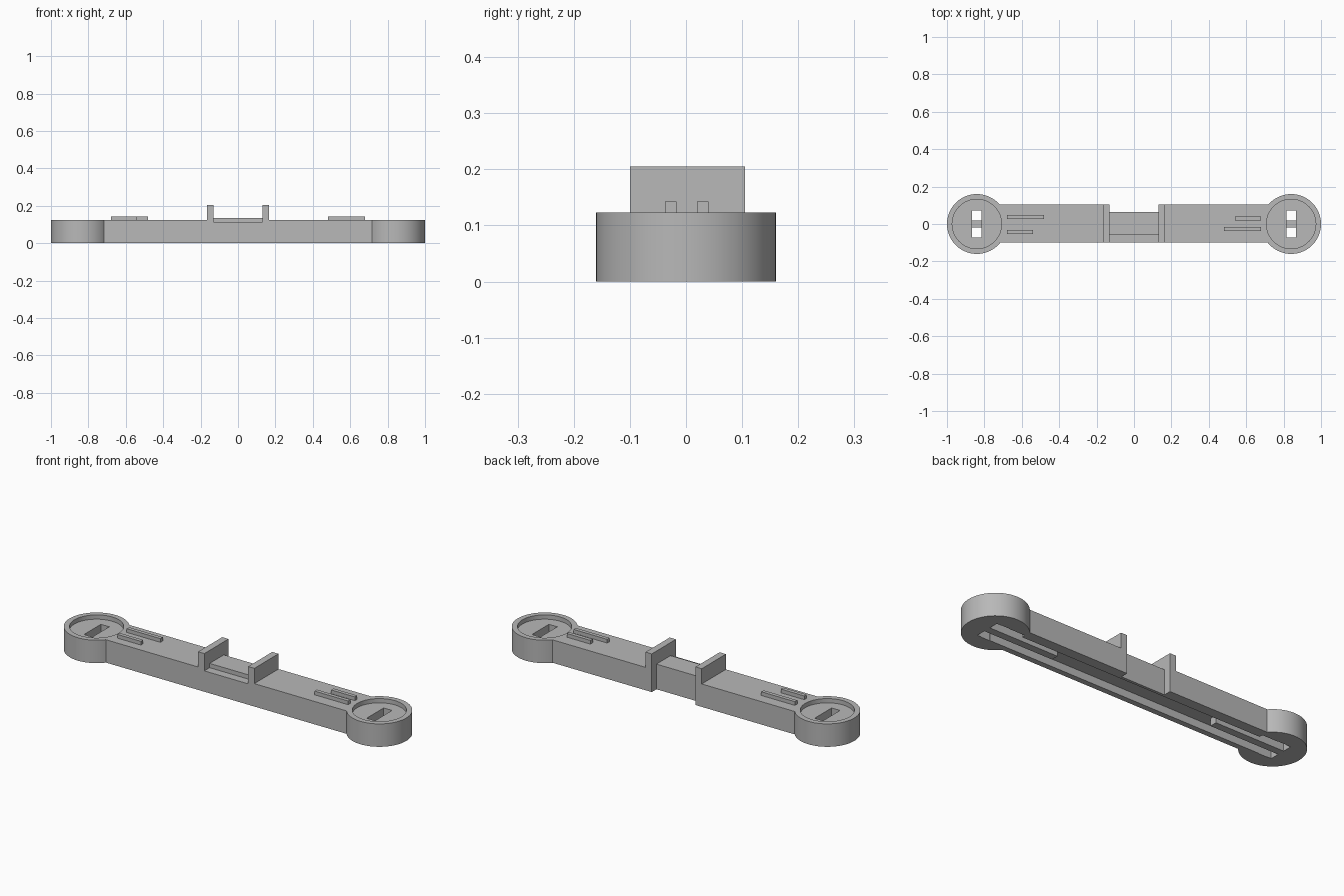
import bpy, bmesh
from math import asin, cos, sin, pi, radians

if "Cube" in bpy.data.objects:
    bpy.data.objects.remove(bpy.data.objects["Cube"], do_unlink=True)

grey = bpy.data.materials.new("plain grey")
grey.use_nodes = True
COLOUR = (0.48, 0.48, 0.48, 1)
grey.diffuse_color = COLOUR
grey.node_tree.nodes["Principled BSDF"].inputs["Base Color"].default_value = COLOUR

HEIGHT, FRONT, BACK = 0.123, -0.10, 0.105
HUB_X, HUB_R = 0.84, 0.16
CEILING = 0.04


def prism(name, outline, z0, z1):
    """Extrude a flat counter-clockwise outline from z0 to z1."""
    bm = bmesh.new()
    base = bm.faces.new([bm.verts.new((x, y, z0)) for x, y in outline])
    top = bmesh.ops.extrude_face_region(bm, geom=[base])["geom"]
    for v in top:
        if isinstance(v, bmesh.types.BMVert):
            v.co.z = z1
    bmesh.ops.recalc_face_normals(bm, faces=bm.faces)
    mesh = bpy.data.meshes.new(name)
    bm.to_mesh(mesh)
    bm.free()
    mesh.materials.append(grey)
    obj = bpy.data.objects.new(name, mesh)
    bpy.context.collection.objects.link(obj)
    return obj


def box(name, x0, x1, y0, y1, z0, z1):
    x0, x1 = sorted((x0, x1))
    return prism(name, [(x0, y0), (x1, y0), (x1, y1), (x0, y1)], z0, z1)


def arc(cx, r, a0, a1, n=56):
    steps = [a0 + (a1 - a0) * i / n for i in range(n + 1)]
    return [(cx + r * cos(a), r * sin(a)) for a in steps]


# Arm outline with round hubs and a notch in the back
lo, hi = asin(-FRONT / HUB_R), asin(BACK / HUB_R)
outline = arc(HUB_X, HUB_R, lo - pi, pi - hi)
outline += [(0.13, BACK), (0.13, 0.065), (-0.13, 0.065), (-0.13, BACK)]
outline += arc(-HUB_X, HUB_R, hi, 2 * pi - lo)
body = prism("arm_body", outline, 0, HEIGHT)

# Cutters: front shelf, underside channel, hub recesses, pockets and slots
cutters = [
    box("shelf_cutter", -0.13, 0.13, -0.3, -0.055, 0.112, 0.3),
    box("channel_cutter", -0.75, 0.75, -0.07, 0.05, -0.1, CEILING),
]
for s in (1, -1):
    cutters += [
        prism("recess_cutter", arc(s * HUB_X, 0.132, 0, 2 * pi * 63 / 64, 63), 0.10, 0.3),
        box("pocket_cutter", s * 0.72, s * 0.89, -0.07, 0.07, -0.1, CEILING),
        box("slot_cutter", s * 0.815, s * 0.865, -0.072, 0.072, -0.2, 0.4),
    ]
bpy.context.view_layer.objects.active = body
for c in cutters:
    c.hide_render = True
    m = body.modifiers.new(c.name, "BOOLEAN")
    m.operation, m.solver, m.object = "DIFFERENCE", "EXACT", c
    bpy.ops.object.modifier_apply(modifier=m.name)
for c in cutters:
    bpy.data.objects.remove(c, do_unlink=True)

bpy.ops.object.select_all(action="DESELECT")
body.select_set(True)
bpy.ops.object.shade_smooth_by_angle(angle=radians(30))

# Raised centre block and the two upright plates
box("centre_block", -0.13, 0.13, -0.055, 0.065, HEIGHT, 0.135)
for side, s in (("left", 1), ("right", -1)):
    box(side + "_upright_plate", s * 0.13, s * 0.167, FRONT, BACK, HEIGHT, 0.205)
    # Bar under the arm that crosses the hub slot
    box(side + "_under_bar", s * 0.48, s * 0.89, -0.02, 0.02, 0, CEILING)

# Thin ribs on top of the arm
ribs = {
    "left_back_rib": (0.54, 0.68, 0.02, 0.04),
    "left_front_rib": (0.48, 0.68, -0.037, -0.017),
    "right_back_rib": (-0.68, -0.48, 0.027, 0.047),
    "right_front_rib": (-0.68, -0.54, -0.053, -0.033),
}
for name, rect in ribs.items():
    box(name, *rect, HEIGHT, 0.143)
